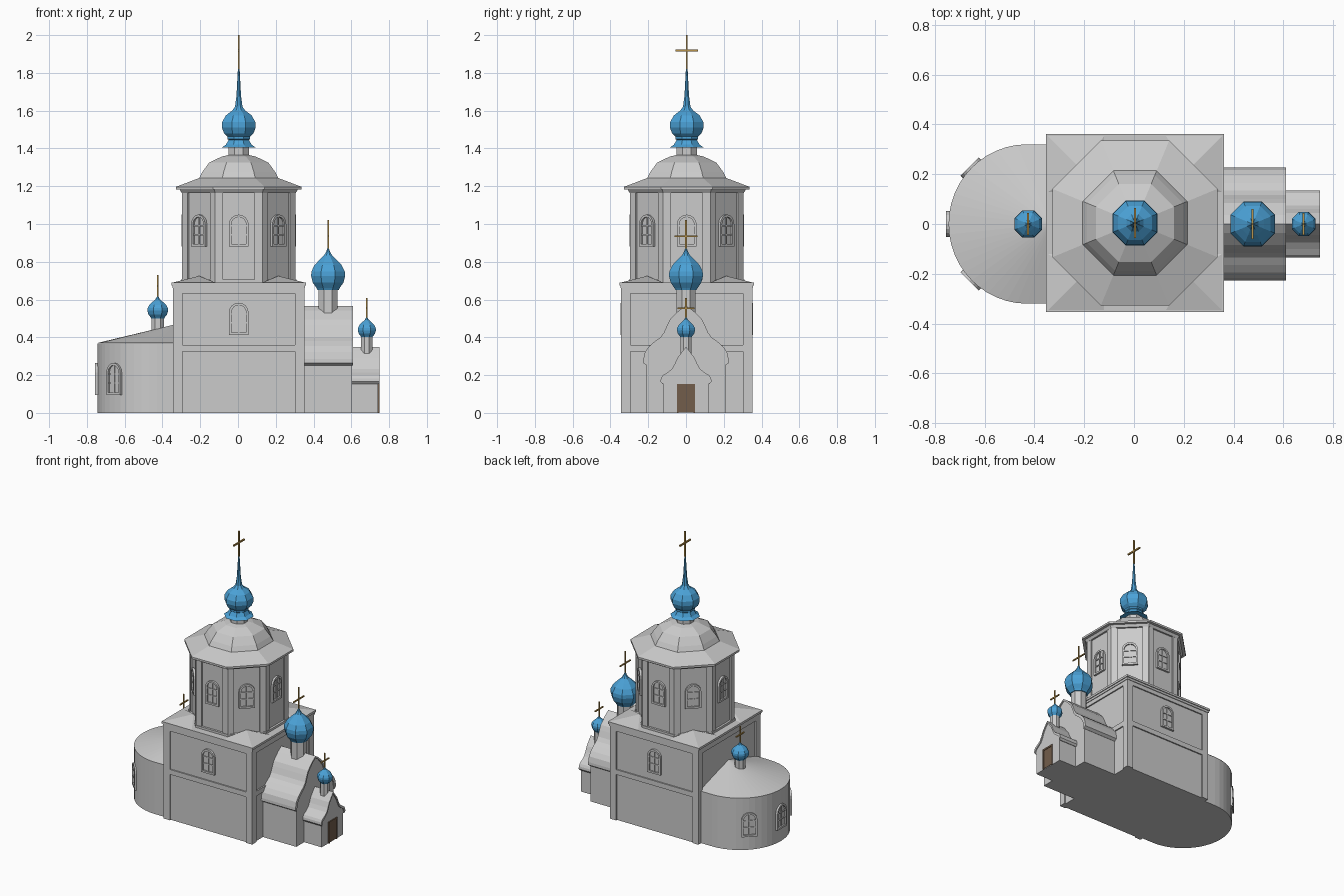
import bpy, bmesh, math
from mathutils import Matrix, Vector

if "Cube" in bpy.data.objects:
    bpy.data.objects.remove(bpy.data.objects["Cube"])

C = 0.004  # centre of the tower in x and y


def material(name, rgb):
    m = bpy.data.materials.new(name)
    m.diffuse_color = (*rgb, 1)
    m.use_nodes = True
    m.node_tree.nodes["Principled BSDF"].inputs["Base Color"].default_value = m.diffuse_color
    return m


BLUE = material("blue_roof", (0.07, 0.36, 0.68))
GOLD = material("gilt", (0.5, 0.3, 0.07))
BROWN = material("door_brown", (0.17, 0.11, 0.07))


def finish(name, bm, mat=None):
    bmesh.ops.recalc_face_normals(bm, faces=bm.faces)
    me = bpy.data.meshes.new(name)
    bm.to_mesh(me)
    bm.free()
    ob = bpy.data.objects.new(name, me)
    bpy.context.collection.objects.link(ob)
    if mat:
        me.materials.append(mat)
    return ob


def add_box(bm, lo, hi, M=Matrix()):
    lo, hi = Vector(lo), Vector(hi)
    S = Matrix.Diagonal((*(hi - lo), 1))
    bmesh.ops.create_cube(bm, size=1, matrix=M @ Matrix.Translation((lo + hi) / 2) @ S)


def add_prism(bm, pts, w0, w1, M=Matrix()):
    """Extrude a 2D outline (u, v) along w."""
    a = [bm.verts.new(M @ Vector((u, v, w0))) for u, v in pts]
    b = [bm.verts.new(M @ Vector((u, v, w1))) for u, v in pts]
    bm.faces.new(a)
    bm.faces.new(b)
    for i in range(len(a)):
        j = (i + 1) % len(a)
        bm.faces.new((a[i], a[j], b[j], b[i]))


def lathe(name, profile, x, y=0.0, mat=None, n=8):
    """Stack of n-sided rings; radii are measured to the flats."""
    bm = bmesh.new()
    k = 1 / math.cos(math.pi / n)
    rings = []
    for r, z in profile:
        rings.append([bm.verts.new((x + r * k * math.cos((i + .5) * 2 * math.pi / n),
                                    y + r * k * math.sin((i + .5) * 2 * math.pi / n), z)) for i in range(n)])
    for p, q in zip(rings, rings[1:]):
        for i in range(n):
            bm.faces.new((p[i], p[(i + 1) % n], q[(i + 1) % n], q[i]))
    bm.faces.new(rings[0])
    bm.faces.new(rings[-1])
    return finish(name, bm, mat)


def facing(angle, dist, z, cx=C, cy=C):
    """Local frame: u sideways, v up, w outward from a wall."""
    out = Vector((math.cos(angle), math.sin(angle), 0))
    up = Vector((0, 0, 1))
    side = up.cross(out)
    M = Matrix((side, up, out)).transposed().to_4x4()
    M.translation = Vector((cx, cy, z)) + out * dist
    return M


def arch(h, v0, spring):
    return [(-h, v0), (h, v0)] + [(h * math.cos(math.pi * i / 8), spring + h * math.sin(math.pi * i / 8))
                                  for i in range(9)]


def add_frame(bm, outer, inner, w0, w1, M, closed=True):
    """Border between two matching outlines, as quads extruded along w."""
    n = len(outer)
    for i in range(n if closed else n - 1):
        j = (i + 1) % n
        add_prism(bm, [outer[i], outer[j], inner[j], inner[i]], w0, w1, M)


def windows(name, frames):
    bm = bmesh.new()
    for M in frames:
        add_frame(bm, arch(.052, 0, .118), arch(.039, .013, .118), -.012, .014, M)
        add_prism(bm, arch(.039, .013, .118), -.012, .003, M)
        add_box(bm, (-.004, .013, 0), (.004, .157, .009), M)
        for v in (.06, .107):
            add_box(bm, (-.039, v, 0), (.039, v + .007, .009), M)
    finish(name, bm)


def cross(name, x, y, z0, z1, arm_z, arm, t=.005):
    bm = bmesh.new()
    add_box(bm, (x - t, y - t, z0), (x + t, y + t, z1))
    add_box(bm, (x - t, y - arm, arm_z - t), (x + t, y + arm, arm_z + t))
    finish(name, bm, GOLD)


def cupola(name, x, z_bot, z0, z1, r, drum, top, arm_z, arm):
    """Drum, onion dome and cross."""
    lathe(name + "_drum", [(drum, z_bot), (drum, z0 + .005)], x)
    shape = [(.62, 0), (.68, .05), (.9, .18), (1, .34), (.98, .45), (.8, .6), (.5, .73), (.25, .83), (.12, .92), (.05, 1)]
    lathe(name + "_onion", [(r * a, z0 + (z1 - z0) * b) for a, b in shape], x, 0, BLUE)
    cross(name + "_cross", x, 0, z1 - .02, top, arm_z, arm, .004)


# square lower storey: core, corner pilasters, bands and cornice
bm = bmesh.new()


def slab(h, z0, z1):
    add_box(bm, (C - h, C - h, z0), (C + h, C + h, z1))


slab(.337, 0, .67)
for sx in (-1, 1):
    for sy in (-1, 1):
        c = Vector((C + sx * .323, C + sy * .323, 0))
        add_box(bm, c - Vector((.024, .024, 0)), c + Vector((.024, .024, .66)))
slab(.346, .325, .36)
slab(.346, .632, .66)
slab(.351, .66, .675)
slab(.357, .675, .69)
finish("main_block", bm)

# sloped corner roofs between square and octagon
bm = bmesh.new()
for sx in (-1, 1):
    for sy in (-1, 1):
        a, b, c, d, e = [bm.verts.new((C + sx * x, C + sy * y, z)) for x, y, z in
                         ((.357, .357, .688), (.357, .12, .688), (.12, .357, .688), (.21, .21, .725), (.12, .12, .688))]
        for f in ((a, b, d), (a, c, d), (b, e, d), (c, e, d), (a, b, e, c)):
            bm.faces.new(f)
finish("corner_roofs", bm)

# octagonal tower with corner pilasters
lathe("octagon_walls", [(.29, .68), (.29, 1.19)], C, C)
lathe("octagon_base_band", [(.305, .685), (.305, .705)], C, C)
lathe("octagon_cornice", [(.302, 1.165), (.312, 1.18), (.312, 1.195)], C, C)
bm = bmesh.new()
for i in range(8):
    M = facing(i * math.pi / 4, .29, .69)
    for s in (-1, 1):
        add_prism(bm, [(s * .084, 0), (s * .1245, 0), (s * .1245, .49), (s * .084, .49)], -.01, .011, M)
finish("octagon_pilasters", bm)
windows("octagon_windows", [facing(i * math.pi / 4, .29, .88) for i in range(8)])
windows("main_windows", [facing(a, .338, .413) for a in (-math.pi / 2, math.pi / 2)])

# octagonal roof, lantern, main onion and spire
lathe("octagon_roof", [(.332, 1.183), (.332, 1.197), (.21, 1.243), (.193, 1.275), (.157, 1.325),
                       (.09, 1.357), (.05, 1.366)], C, C)
lathe("lantern_drum", [(.054, 1.355), (.054, 1.415)], C, C)
lathe("main_onion", [(.09, 1.405), (.068, 1.42), (.054, 1.445), (.06, 1.45), (.06, 1.462), (.078, 1.48),
                     (.089, 1.51), (.088, 1.54), (.068, 1.575), (.035, 1.6), (.02, 1.62), (.012, 1.68),
                     (.003, 1.85)], C, C, BLUE)
cross("main_cross", C, C, 1.82, 2.0, 1.918, .06)

# rounded apse with fan roof
N = 24
line = [(-.33, -.32)] + [(-.43 - .315 * math.sin(math.pi * i / N), -.32 * math.cos(math.pi * i / N))
                         for i in range(N + 1)] + [(-.33, .32)]
bm = bmesh.new()
add_prism(bm, line, 0, .368)
rim = [bm.verts.new((x, y, .37)) for x, y in line]
apex = bm.verts.new((-.335, 0, .468))
for a, b in zip(rim, rim[1:] + rim[:1]):
    bm.faces.new((a, b, apex))
bm.faces.new(rim)
finish("apse", bm)
windows("apse_windows", [facing(math.pi + a, .312, .095, -.43, 0) for a in (-math.pi / 4, 0, math.pi / 4)])
cupola("apse_cupola", -.425, .42, .5, .62, .055, .034, .73, .67, .045)


# keel-gabled wings on the +x side
def wing(name, x0, x1, wall, half):
    side = half + [(-u, v) for u, v in half[-2::-1]]
    inner = [(u * .92, v - .013) for u, v in side]
    M = Matrix(((0, 0, 1, 0), (1, 0, 0, 0), (0, 1, 0, 0), (0, 0, 0, 1)))
    bm = bmesh.new()
    add_box(bm, (x0, -wall, 0), (x1 - .007, wall, half[0][1] + .005))
    add_prism(bm, inner, x0, x1 - .007, M)
    finish(name + "_walls", bm)
    bm = bmesh.new()
    add_prism(bm, side + inner[::-1], x0, x1, M)
    finish(name + "_roof", bm)


wing("vestibule", .34, .61, .208, [(.227, .265), (.226, .285), (.217, .322), (.195, .353), (.164, .38), (.135, .4),
                                   (.117, .425), (.1, .465), (.085, .495), (.037, .542), (0, .567)])
cupola("vestibule_cupola", .477, .51, .65, .87, .09, .05, 1.02, .935, .06)
wing("porch", .6, .748, .12, [(.135, .165), (.133, .182), (.125, .198), (.1, .213), (.075, .232), (.06, .258),
                              (.045, .292), (.02, .325), (0, .35)])
cupola("porch_cupola", .682, .315, .4, .51, .048, .03, .607, .555, .045)

# door with surround
bm = bmesh.new()
add_box(bm, (.735, -.04, .004), (.744, .04, .142))
for lo, hi in (((-.048, 0), (-.039, .152)), ((.039, 0), (.048, .152)), ((-.048, .14), (.048, .152))):
    add_box(bm, (.735, *lo), (.748, *hi))
finish("door", bm, BROWN)
